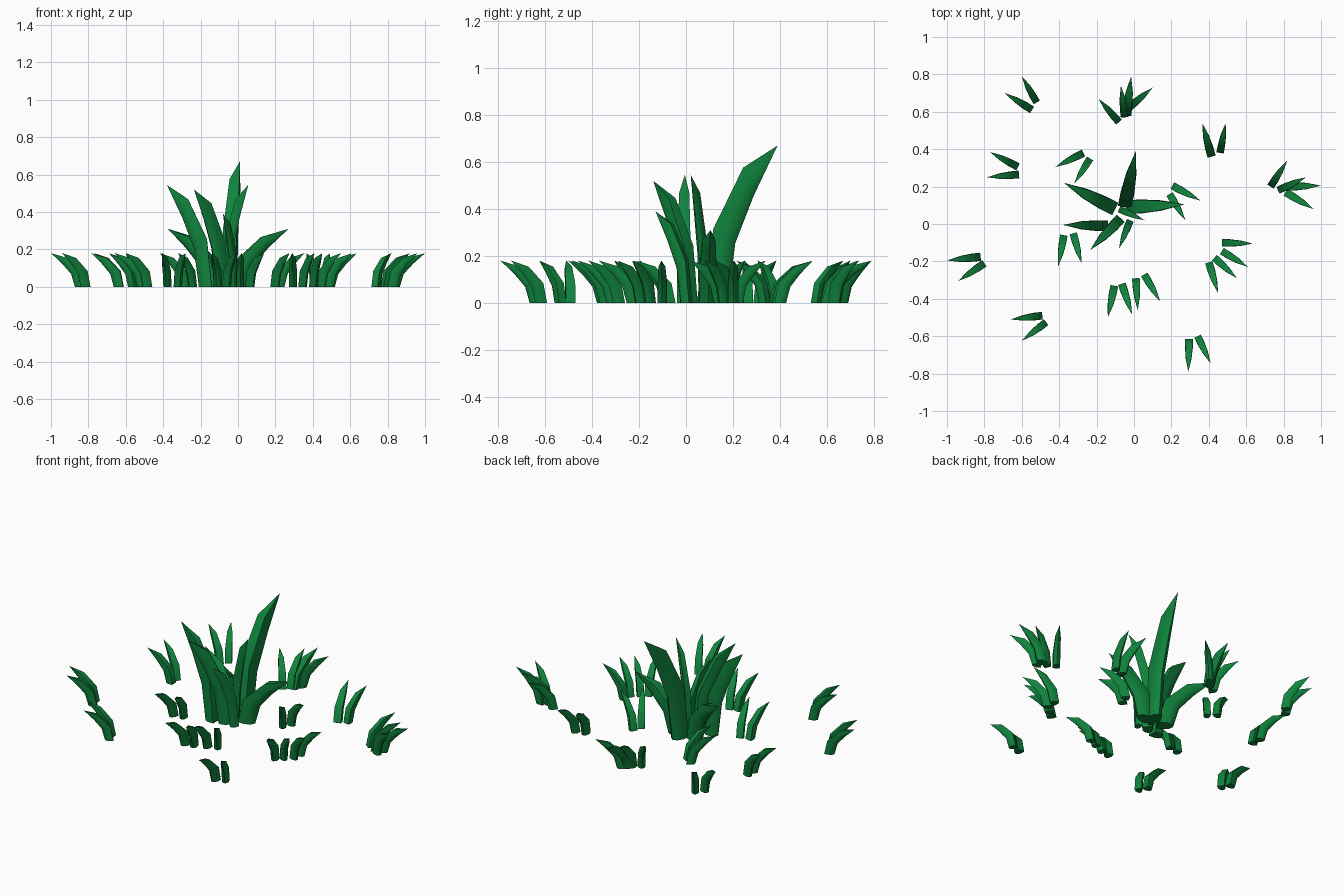
import bpy, bmesh, math
from mathutils import Vector

if "Cube" in bpy.data.objects:
    bpy.data.objects.remove(bpy.data.objects["Cube"])

green = bpy.data.materials.new("grass green")
green.diffuse_color = (0.005, 0.23, 0.046, 1)
green.use_nodes = True
green.node_tree.nodes["Principled BSDF"].inputs["Base Color"].default_value = green.diffuse_color

# side profile of one blade, as fractions of reach and height:
# (inner offset, inner z, outer offset, outer z, width)
RINGS = [(0.0, 0.0, 0.29, 0.0, 0.24),
         (0.11, 0.47, 0.40, 0.38, 0.24),
         (0.53, 0.86, 0.66, 0.68, 0.18)]
# cross-section: flat inner side, rounded outer side (depth, half width)
SECTION = [(0, -0.5), (0.5, -0.5), (0.85, -0.32), (1, 0),
           (0.85, 0.32), (0.5, 0.5), (0, 0.5)]


def blade(bm, x0, y0, x1, y1, height):
    """One bent blade from its inner base edge to its tip."""
    d = Vector((x1 - x0, y1 - y0, 0))
    reach = d.length
    d.normalize()
    side = Vector((-d.y, d.x, 0))
    base = Vector((x0, y0, 0))
    rings = []
    for i, zi, o, zo, w in RINGS:
        ring = []
        for t, s in SECTION:
            p = base + d * reach * (i + (o - i) * t) + side * reach * w * s
            p.z = height * (zi + (zo - zi) * t)
            ring.append(bm.verts.new(p))
        rings.append(ring)
    tip = bm.verts.new((x1, y1, height))
    n = len(SECTION)
    for a, b in zip(rings, rings[1:]):
        for k in range(n):
            m = (k + 1) % n
            bm.faces.new((a[k], a[m], b[m], b[k]))
    for k in range(n):
        bm.faces.new((rings[-1][k], rings[-1][(k + 1) % n], tip))
    bm.faces.new(rings[0][::-1])


def tuft(name, blades):
    bm = bmesh.new()
    for b in blades:
        blade(bm, *b)
    bmesh.ops.recalc_face_normals(bm, faces=bm.faces)
    me = bpy.data.meshes.new(name)
    bm.to_mesh(me)
    bm.free()
    me.materials.append(green)
    ob = bpy.data.objects.new(name, me)
    bpy.context.collection.objects.link(ob)
    bpy.ops.object.select_all(action='DESELECT')
    ob.select_set(True)
    bpy.context.view_layer.objects.active = ob
    bpy.ops.object.shade_smooth_by_angle(angle=math.radians(40))


# tall clump in the middle
tuft("tall_clump", [
    (-0.05, 0.09, 0.01, 0.39, 0.67),
    (-0.10, 0.08, -0.375, 0.22, 0.31),
    (-0.14, -0.01, -0.38, -0.005, 0.545),
    (-0.07, 0.03, -0.235, -0.14, 0.52),
    (-0.02, 0.02, -0.08, -0.13, 0.39),
    (-0.08, 0.08, 0.055, 0.02, 0.545),
    (-0.04, 0.09, 0.27, 0.105, 0.31)])

# short tufts around it, each blade from base to tip in plan
SHORT = {
    "back_left": [(-.52, .65, -.60, .79), (-.545, .61, -.69, .70)],
    "back": [(-.08, .545, -.19, .67), (-.05, .57, -.07, .74),
             (-.04, .58, -.015, .79), (-.03, .62, .10, .73)],
    "back_right": [(.415, .36, .365, .54), (.46, .38, .49, .54)],
    "right": [(.73, .20, .82, .34), (.77, .18, .92, .25),
              (.81, .20, 1.0, .205), (.81, .17, .96, .08)],
    "left": [(-.62, .305, -.77, .385), (-.615, .265, -.785, .25)],
    "inner_left": [(-.27, .38, -.42, .305), (-.235, .35, -.32, .215)],
    "inner_right": [(.205, .205, .355, .125), (.19, .16, .275, .02)],
    "far_left": [(-.82, -.175, -1.0, -.195), (-.80, -.21, -.94, -.305)],
    "inner_front_left": [(-.375, -.06, -.405, -.225), (-.325, -.05, -.28, -.21)],
    "front_right": [(.47, -.10, .635, -.105), (.47, -.145, .61, -.23),
                    (.43, -.18, .55, -.29), (.40, -.205, .45, -.37)],
    "front_left": [(-.49, -.49, -.66, -.51), (-.47, -.525, -.60, -.625)],
    "inner_front": [(-.105, -.33, -.14, -.50), (-.065, -.32, -.01, -.485),
                    (.01, -.29, .02, -.46), (.055, -.27, .14, -.415)],
    "front": [(.295, -.615, .29, -.79), (.34, -.60, .41, -.745)],
}
for name, plan in SHORT.items():
    tuft("short_tuft_" + name, [b + (0.18,) for b in plan])
